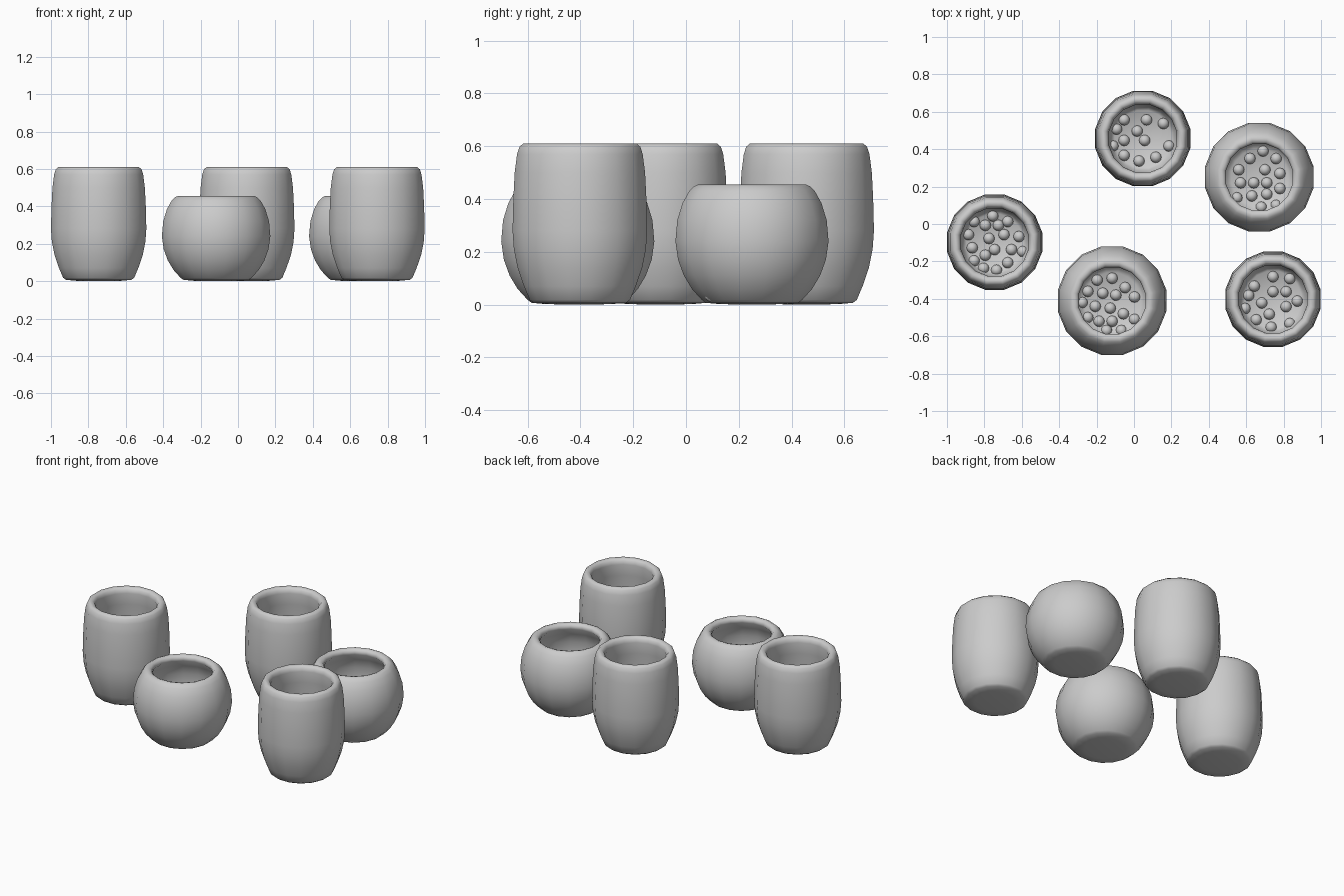
import bpy, bmesh, math

if "Cube" in bpy.data.objects:
    bpy.data.objects.remove(bpy.data.objects["Cube"])

SIDES = 16
FLAT = math.cos(math.pi / SIDES)  # profiles give the half width across flats

# profiles (half width, height): base centre, outer wall, rim, inner wall, floor
TALL = [(0, 0), (.12, .002), (.175, .007), (.19, .018), (.212, .07), (.236, .14),
        (.25, .21), (.255, .28), (.252, .4), (.247, .5), (.238, .57), (.229, .598),
        (.215, .61), (.198, .608), (.186, .597), (.181, .575), (.19, .5), (.2, .4),
        (.205, .28), (.2, .2), (.185, .12), (.167, .05), (.15, .036), (0, .03)]
ROUND = [(0, 0), (.12, .002), (.175, .007), (.19, .018), (.228, .06), (.258, .11),
         (.28, .17), (.29, .24), (.283, .32), (.263, .385), (.238, .43), (.22, .448),
         (.205, .455), (.188, .45), (.178, .438), (.178, .42), (.215, .37), (.235, .31),
         (.24, .24), (.232, .17), (.205, .1), (.17, .05), (.15, .036), (0, .03)]


def finish(bm, name, loc):
    bmesh.ops.recalc_face_normals(bm, faces=bm.faces)
    for f in bm.faces:
        f.smooth = True
    mesh = bpy.data.meshes.new(name)
    bm.to_mesh(mesh)
    bm.free()
    ob = bpy.data.objects.new(name, mesh)
    ob.location = (loc[0], loc[1], 0)
    bpy.context.collection.objects.link(ob)


def pot(name, profile, loc, beads):
    # lathed vessel
    bm = bmesh.new()
    rings = []
    for r, z in profile:
        if r == 0:
            rings.append([bm.verts.new((0, 0, z))] * SIDES)
        else:
            angles = [2 * math.pi * (i + .5) / SIDES for i in range(SIDES)]
            rings.append([bm.verts.new((r / FLAT * math.cos(a), r / FLAT * math.sin(a), z))
                          for a in angles])
    for a, b in zip(rings, rings[1:]):
        for i in range(SIDES):
            j = (i + 1) % SIDES
            bm.faces.new(list(dict.fromkeys((a[i], a[j], b[j], b[i]))))
    finish(bm, name, loc)

    # loose beads lying on the floor, offsets in hundredths
    bm = bmesh.new()
    for x, y in beads:
        made = bmesh.ops.create_uvsphere(bm, u_segments=12, v_segments=8, radius=.03)
        bmesh.ops.translate(bm, verts=made["verts"], vec=(x / 100, y / 100, .038))
    finish(bm, name + "_beads", loc)


pot("tall_pot_left", TALL, (-.745, -.097),
    [(-1, 14), (-11, 11), (7, 11), (-5, 9), (2, 9), (-14, 4), (-3, 2), (5, 4), (13, 3),
     (-12, -3), (0, -4), (9, -4), (15, -5), (-5, -7), (-11, -10), (7, -11), (-6, -14), (1, -15)])
pot("tall_pot_back", TALL, (.047, .457),
    [(-10, 10), (2, 10), (11, 8), (-14, 5), (-3, 4), (-10, -1), (1, -1), (-16, -4),
     (14, -4), (-10, -9), (7, -10), (-2, -12)])
pot("tall_pot_right", TALL, (.743, -.402),
    [(0, 12), (9, 11), (-10, 7), (-13, 2), (0, 4), (7, 4), (13, -1), (-15, -5), (-6, -2),
     (7, -4), (-2, -8), (-9, -11), (9, -13), (-1, -15)])
pot("round_pot_front", ROUND, (-.117, -.41),
    [(-8, 11), (0, 12), (7, 7), (-13, 5), (-5, 4), (2, 3), (12, 2), (-16, -1), (-9, -3),
     (-1, -4), (-13, -9), (6, -7), (-7, -11), (0, -11), (12, -10), (-3, -16), (5, -16)])
pot("round_pot_back", ROUND, (.67, .25),
    [(2, 14), (-5, 10), (9, 10), (-11, 4), (3, 4), (11, 2), (-10, -3), (-3, -3), (4, -3),
     (11, -6), (-12, -11), (-4, -10), (4, -9), (1, -16), (9, -15)])
